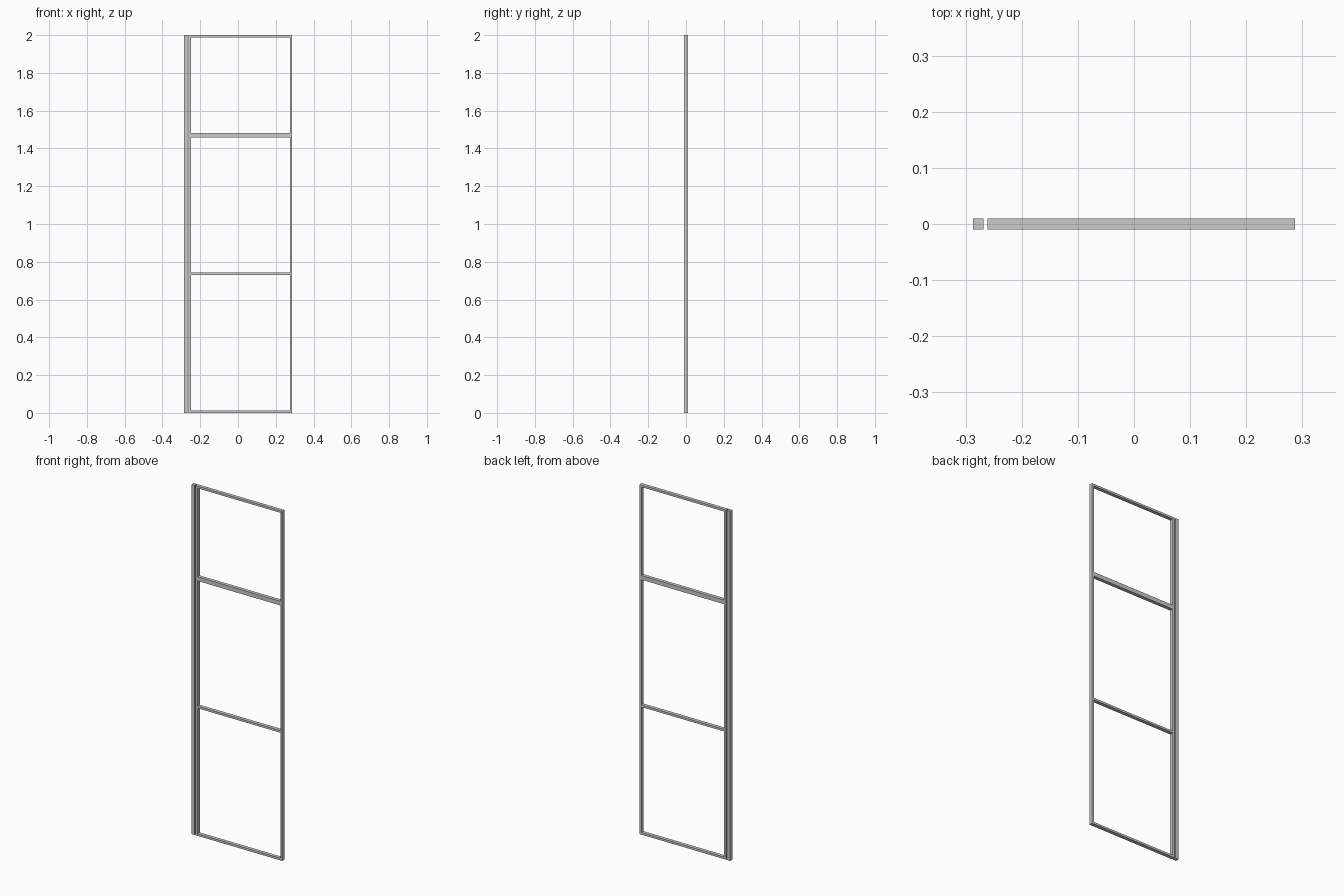
import bpy, bmesh

if "Cube" in bpy.data.objects:
    bpy.data.objects.remove(bpy.data.objects["Cube"])

DEPTH = 0.02             # all profiles share the same depth
T = 0.012                # frame profile width
X0, X1 = -0.261, 0.287   # door frame outer edges
H = 2.0


def bar(name, x0, x1, z0, z1):
    """Square-edged bar centred on y = 0."""
    bm = bmesh.new()
    bmesh.ops.create_cube(bm, size=1)
    for v in bm.verts:
        v.co.x = x1 if v.co.x > 0 else x0
        v.co.y *= DEPTH
        v.co.z = z1 if v.co.z > 0 else z0
    mesh = bpy.data.meshes.new(name)
    bm.to_mesh(mesh)
    bm.free()
    obj = bpy.data.objects.new(name, mesh)
    bpy.context.collection.objects.link(obj)
    return obj


# Separate wall post beside the frame
bar("wall_post", -0.287, -0.268, 0, H)

# Upright stiles of the frame
bar("left_stile", X0, X0 + T, 0, H)
bar("right_stile", X1 - T, X1, 0, H)

# Horizontal rails between the stiles
rails = {
    "bottom_rail": (0, T),
    "lower_crossbar": (0.73, 0.742),
    "upper_crossbar": (1.458, 1.482),
    "top_rail": (H - T, H),
}
for name, (z0, z1) in rails.items():
    bar(name, X0 + T, X1 - T, z0, z1)
